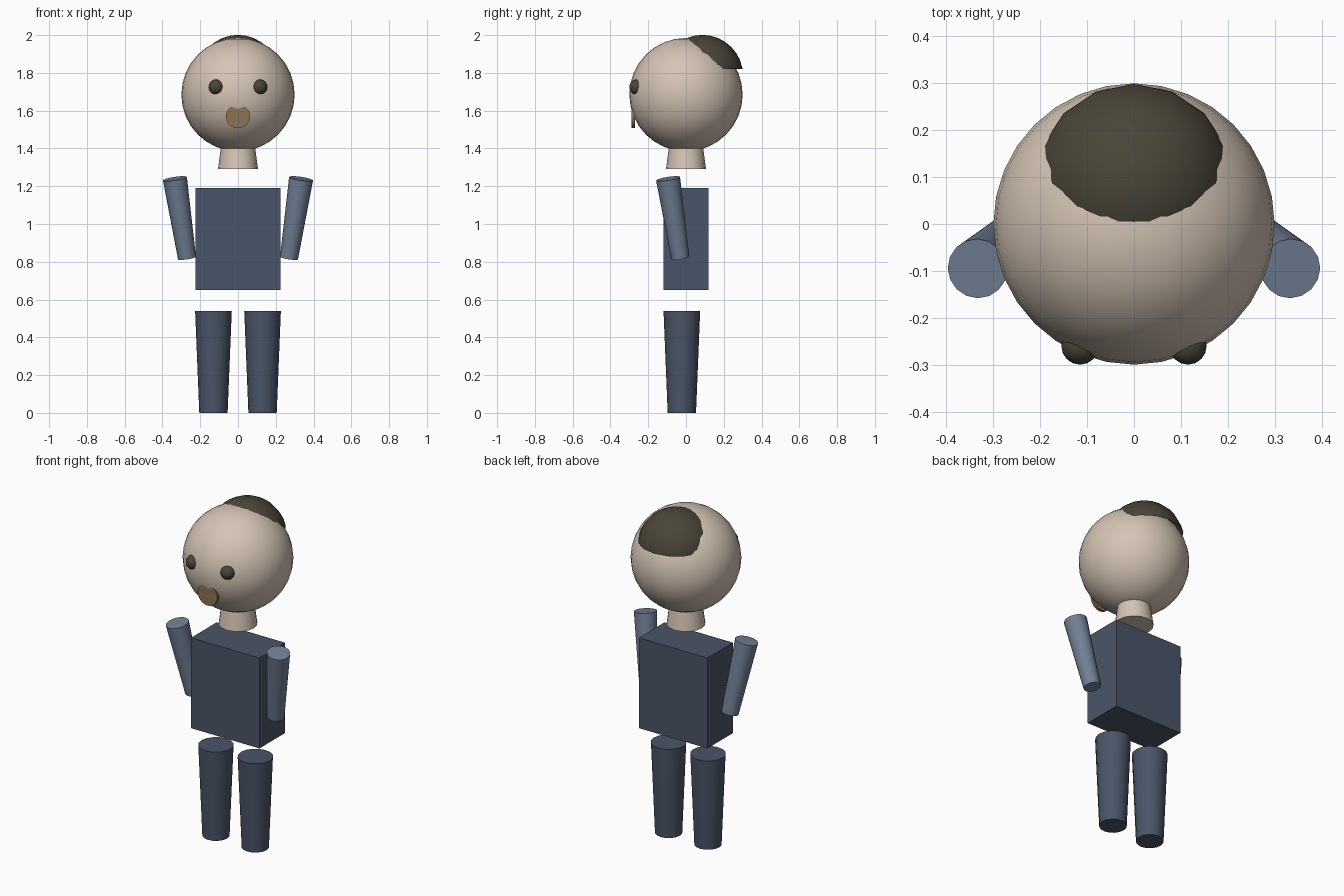
import bpy
import bmesh
from math import radians
from mathutils import Matrix, Vector

cube = bpy.data.objects.get("Cube")
if cube:
    bpy.data.objects.remove(cube, do_unlink=True)


def material(name, rgb):
    """Flat material from an sRGB colour in 0-255."""
    lin = [((c / 255 + 0.055) / 1.055) ** 2.4 for c in rgb]
    mat = bpy.data.materials.new(name)
    mat.use_nodes = True
    mat.diffuse_color = (*lin, 1)
    mat.node_tree.nodes["Principled BSDF"].inputs["Base Color"].default_value = (*lin, 1)
    return mat


SKIN = material("skin", (212, 196, 180))
HAIR = material("dark_brown", (74, 69, 56))
MOUTH = material("tan_brown", (139, 115, 85))
CLOTH = material("slate_blue", (74, 85, 104))
SLEEVE = material("light_slate", (113, 128, 150))


def finish(name, bm, mat):
    """Turn a bmesh into a smooth object with sharp rims."""
    mesh = bpy.data.meshes.new(name)
    bm.to_mesh(mesh)
    bm.free()
    mesh.materials.append(mat)
    mesh.shade_smooth()
    mesh.set_sharp_from_angle(angle=radians(40))
    obj = bpy.data.objects.new(name, mesh)
    bpy.context.collection.objects.link(obj)
    return obj


def ball(name, centre, radius, mat, segments, cut=None):
    """Sphere, optionally keeping only what lies above the height cut."""
    bm = bmesh.new()
    bmesh.ops.create_uvsphere(bm, u_segments=segments, v_segments=max(segments // 2, 16),
                              radius=radius, matrix=Matrix.Translation(centre))
    if cut is not None:
        bmesh.ops.bisect_plane(bm, geom=bm.verts[:] + bm.edges[:] + bm.faces[:],
                               plane_co=(0, 0, cut), plane_no=(0, 0, 1), clear_inner=True)
    return finish(name, bm, mat)


def rod(name, start, end, r_start, r_end, mat, segments=16):
    """Tapered cylinder between two points."""
    start, end = Vector(start), Vector(end)
    axis = end - start
    turn = Vector((0, 0, 1)).rotation_difference(axis).to_matrix().to_4x4()
    bm = bmesh.new()
    bmesh.ops.create_cone(bm, cap_ends=True, segments=segments, radius1=r_start,
                          radius2=r_end, depth=axis.length,
                          matrix=Matrix.Translation((start + end) / 2) @ turn)
    return finish(name, bm, mat)


# Head, hair cap and neck
ball("head", (0, 0, 1.685), 0.3, SKIN, 32)
ball("hair", (0, 0.087, 1.786), 0.215, HAIR, 16, cut=1.82)
rod("neck", (0, 0, 1.29), (0, 0, 1.44), 0.106, 0.086, SKIN)

# Round mouth disc, partly sunk in the face
rod("mouth", (0, -0.27, 1.571), (0, -0.289, 1.571), 0.064, 0.064, MOUTH, 24)

# Torso block
bm = bmesh.new()
bmesh.ops.create_cube(bm, size=1, matrix=Matrix.Translation((0, 0, 0.92))
                      @ Matrix.Diagonal((0.452, 0.24, 0.54, 1)))
finish("torso", bm, CLOTH)

# Paired parts
for side, s in (("left", 1), ("right", -1)):
    ball(side + "_eye", (s * 0.115, -0.26, 1.725), 0.04, HAIR, 16)
    rod(side + "_arm", (s * 0.27, -0.03, 0.82), (s * 0.334, -0.095, 1.24),
        0.048, 0.064, SLEEVE)
    rod(side + "_leg", (s * 0.13, -0.022, 0), (s * 0.13, -0.022, 0.54),
        0.075, 0.097, CLOTH)
